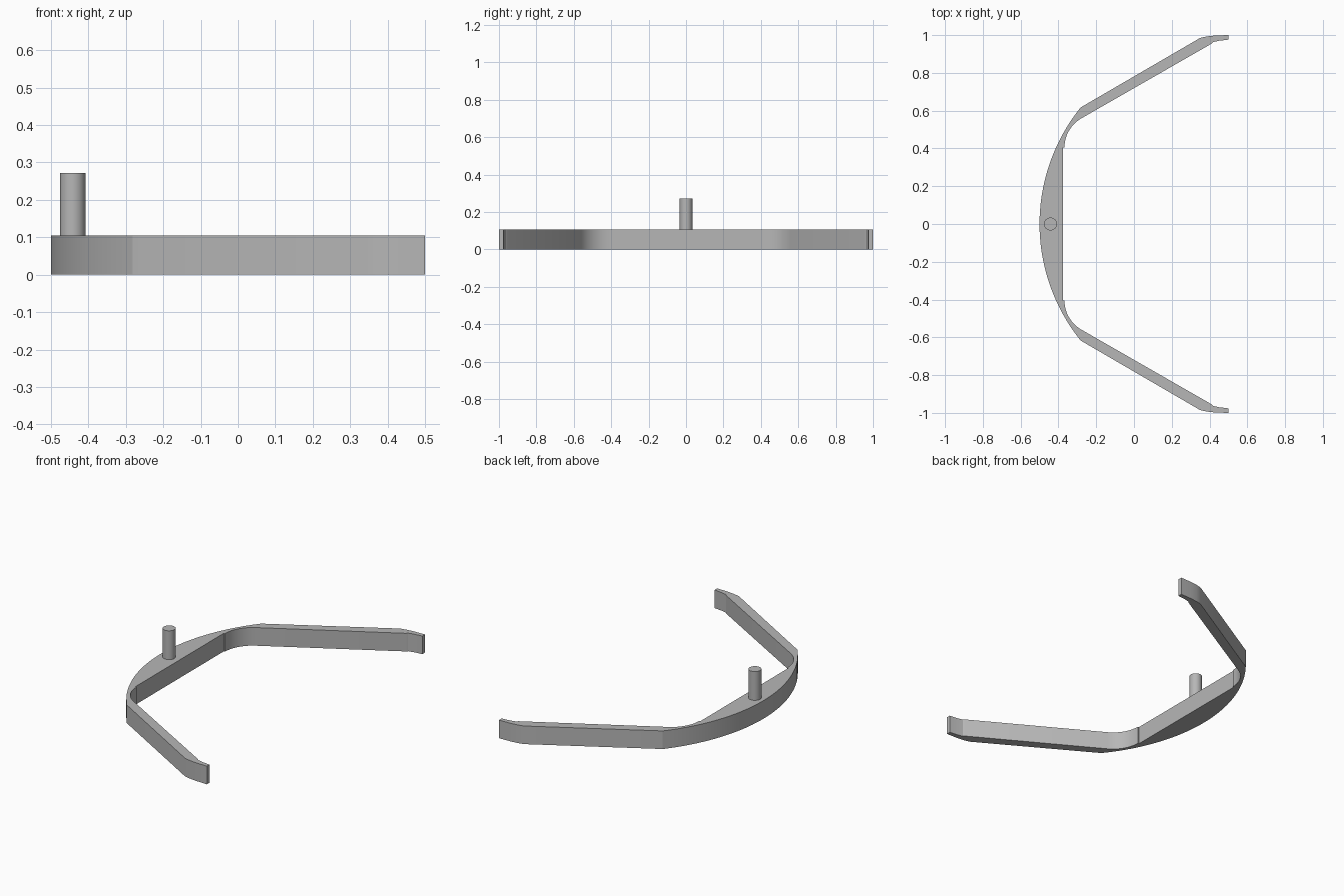
import bpy, bmesh, math

cube = bpy.data.objects.get("Cube")
if cube:
    bpy.data.objects.remove(cube, do_unlink=True)

grey = bpy.data.materials.new("plain grey")
grey.use_nodes = True
colour = (0.47, 0.47, 0.47, 1)
grey.diffuse_color = colour
grey.node_tree.nodes["Principled BSDF"].inputs["Base Color"].default_value = colour

HEIGHT = 0.105


def arc(cx, cy, radius, start, end, steps):
    """Points on a circle, angles in degrees."""
    angles = [math.radians(start + (end - start) * i / steps) for i in range(steps + 1)]
    return [(cx + radius * math.cos(a), cy + radius * math.sin(a)) for a in angles]


def finish(obj):
    obj.data.materials.append(grey)
    bpy.ops.object.select_all(action='DESELECT')
    obj.select_set(True)
    bpy.context.view_layer.objects.active = obj
    bpy.ops.object.shade_smooth_by_angle(angle=math.radians(20))


def extrude_profile(name, points, z0, z1):
    mesh = bpy.data.meshes.new(name)
    bm = bmesh.new()
    base = bm.faces.new([bm.verts.new((x, y, z0)) for x, y in points])
    top = bmesh.ops.extrude_face_region(bm, geom=[base], use_keep_orig=True)["geom"]
    bmesh.ops.translate(bm, vec=(0, 0, z1 - z0),
                        verts=[g for g in top if isinstance(g, bmesh.types.BMVert)])
    bmesh.ops.recalc_face_normals(bm, faces=bm.faces)
    bm.to_mesh(mesh)
    bm.free()
    obj = bpy.data.objects.new(name, mesh)
    bpy.context.collection.objects.link(obj)
    finish(obj)


# Bowed frame: half outline from the outer middle, round the tip, to the inner side
R = 0.984
outer_bow = arc(R - 0.5, 0, R, 180, 180 - math.degrees(math.asin(0.617 / R)), 20)
tip = [(0.35, 0.985), (0.385, 0.993), (0.43, 0.998), (0.5, 1.0),
       (0.5, 0.976), (0.45, 0.97), (0.418, 0.963), (0.408, 0.953)]
inner_bend = arc(-0.19, 0.405, 0.178, 120, 180, 10)
half = outer_bow + tip + inner_bend + [(-0.375, 0.405)]
mirrored = [(x, -y) for x, y in reversed(half[1:])]
extrude_profile("bowed_frame", half + mirrored, 0, HEIGHT)

# Upright pin on the thick middle of the bow
extrude_profile("upright_pin", arc(-0.442, 0, 0.034, 0, 360, 32)[:-1], HEIGHT - 0.03, 0.272)
